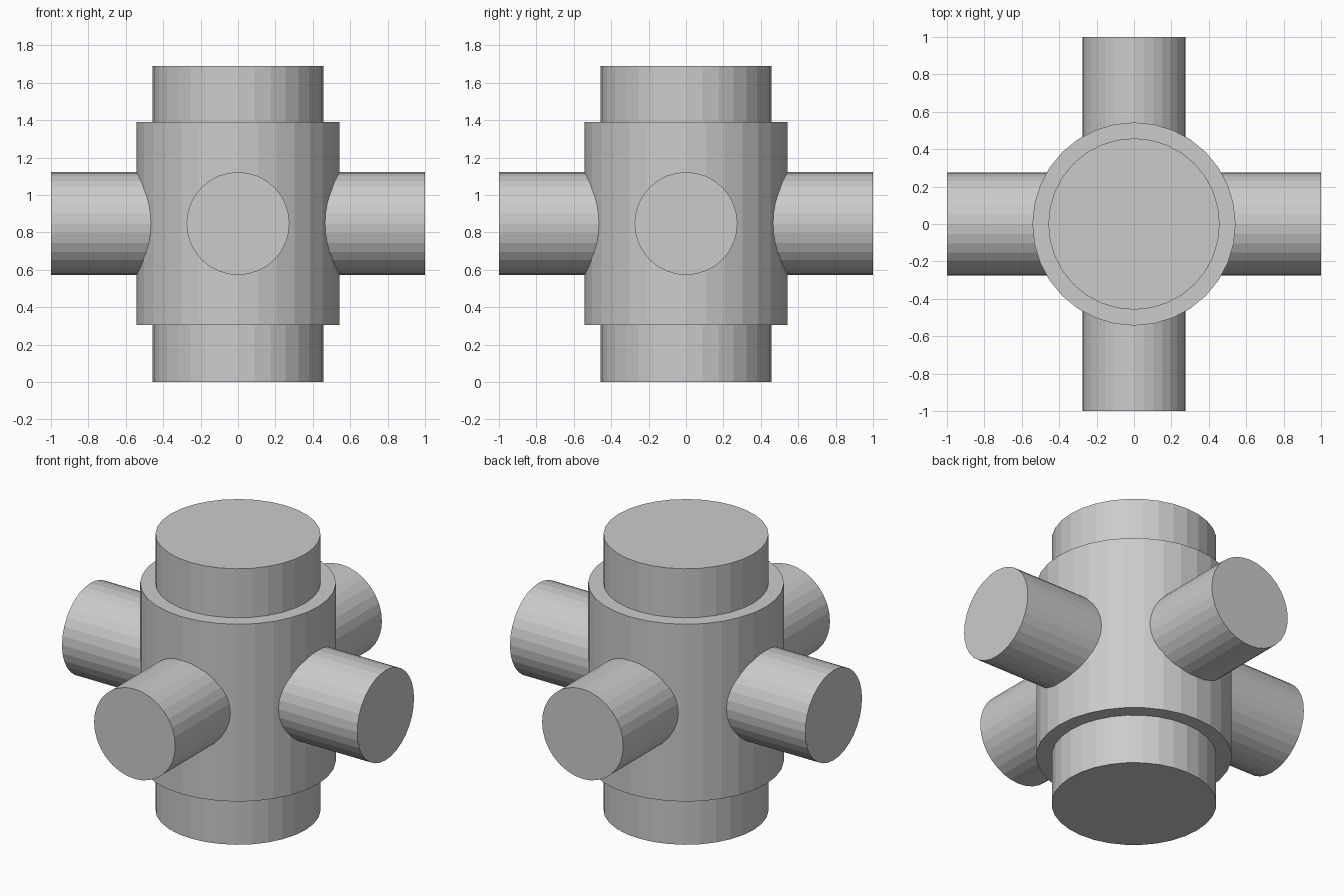
import bpy
from math import pi

if "Cube" in bpy.data.objects:
    bpy.data.objects.remove(bpy.data.objects["Cube"])

SIDES = 32
HEIGHT = 1.69
MID = HEIGHT / 2 + 0.002


def cylinder(name, radius, length, z, rotation=(0, 0, 0)):
    bpy.ops.mesh.primitive_cylinder_add(
        vertices=SIDES, radius=radius, depth=length,
        location=(0, 0, z), rotation=rotation)
    obj = bpy.context.object
    obj.name = name
    return obj


# Upright core, showing as a collar above and below the hub
cylinder("vertical_core", 0.458, HEIGHT, HEIGHT / 2)

# Wider central hub
cylinder("central_hub", 0.543, 1.086, MID)

# Two pipes crossing through the hub
cylinder("cross_pipe_x", 0.275, 2.0, MID, (0, pi / 2, 0))
cylinder("cross_pipe_y", 0.275, 2.0, MID, (pi / 2, 0, 0))
